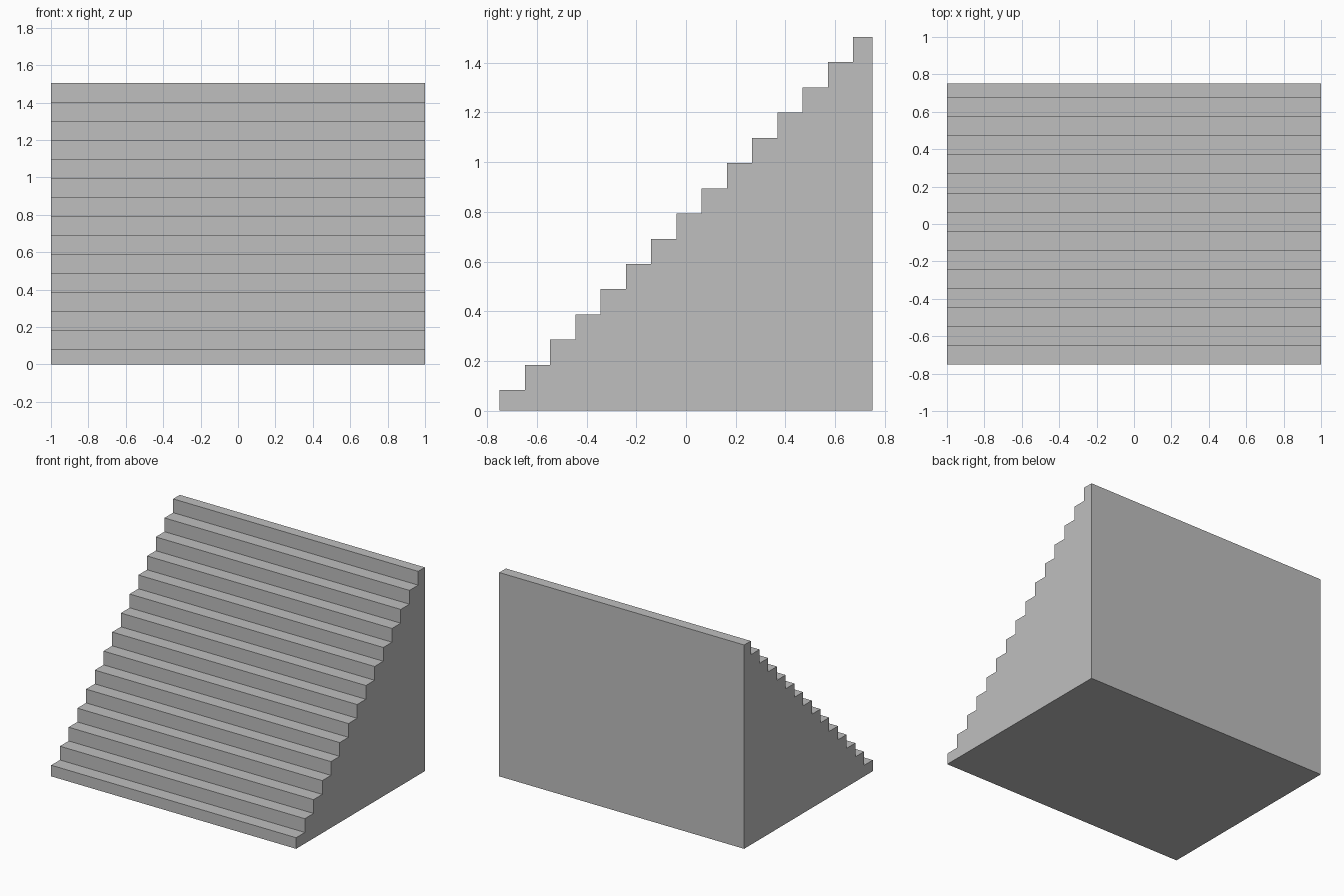
import bpy
import bmesh

if "Cube" in bpy.data.objects:
    bpy.data.objects.remove(bpy.data.objects["Cube"], do_unlink=True)

STEPS = 15
HALF_WIDTH = 1.0
FRONT, BACK = -0.75, 0.75
FIRST_RISE = 0.082
RISE = RUN = 0.1016

# Plain grey material
grey = bpy.data.materials.new("light_grey")
grey.use_nodes = True
colour = (0.52, 0.52, 0.52, 1.0)
grey.diffuse_color = colour
grey.node_tree.nodes["Principled BSDF"].inputs["Base Color"].default_value = colour

# Stepped side profile: riser then tread for each step, closed down the back
profile = [(FRONT, 0.0)]
for i in range(STEPS):
    top = FIRST_RISE + i * RISE
    end = BACK if i == STEPS - 1 else FRONT + (i + 1) * RUN
    profile += [(FRONT + i * RUN, top), (end, top)]
profile.append((BACK, 0.0))

# Solid staircase: profile extruded across the width
bm = bmesh.new()
side = bm.faces.new([bm.verts.new((-HALF_WIDTH, y, z)) for y, z in profile])
extruded = bmesh.ops.extrude_face_region(bm, geom=[side], use_keep_orig=True)
moved = [v for v in extruded["geom"] if isinstance(v, bmesh.types.BMVert)]
bmesh.ops.translate(bm, verts=moved, vec=(2 * HALF_WIDTH, 0, 0))
bmesh.ops.recalc_face_normals(bm, faces=bm.faces)

mesh = bpy.data.meshes.new("staircase")
bm.to_mesh(mesh)
bm.free()
mesh.materials.append(grey)
staircase = bpy.data.objects.new("staircase", mesh)
bpy.context.collection.objects.link(staircase)
